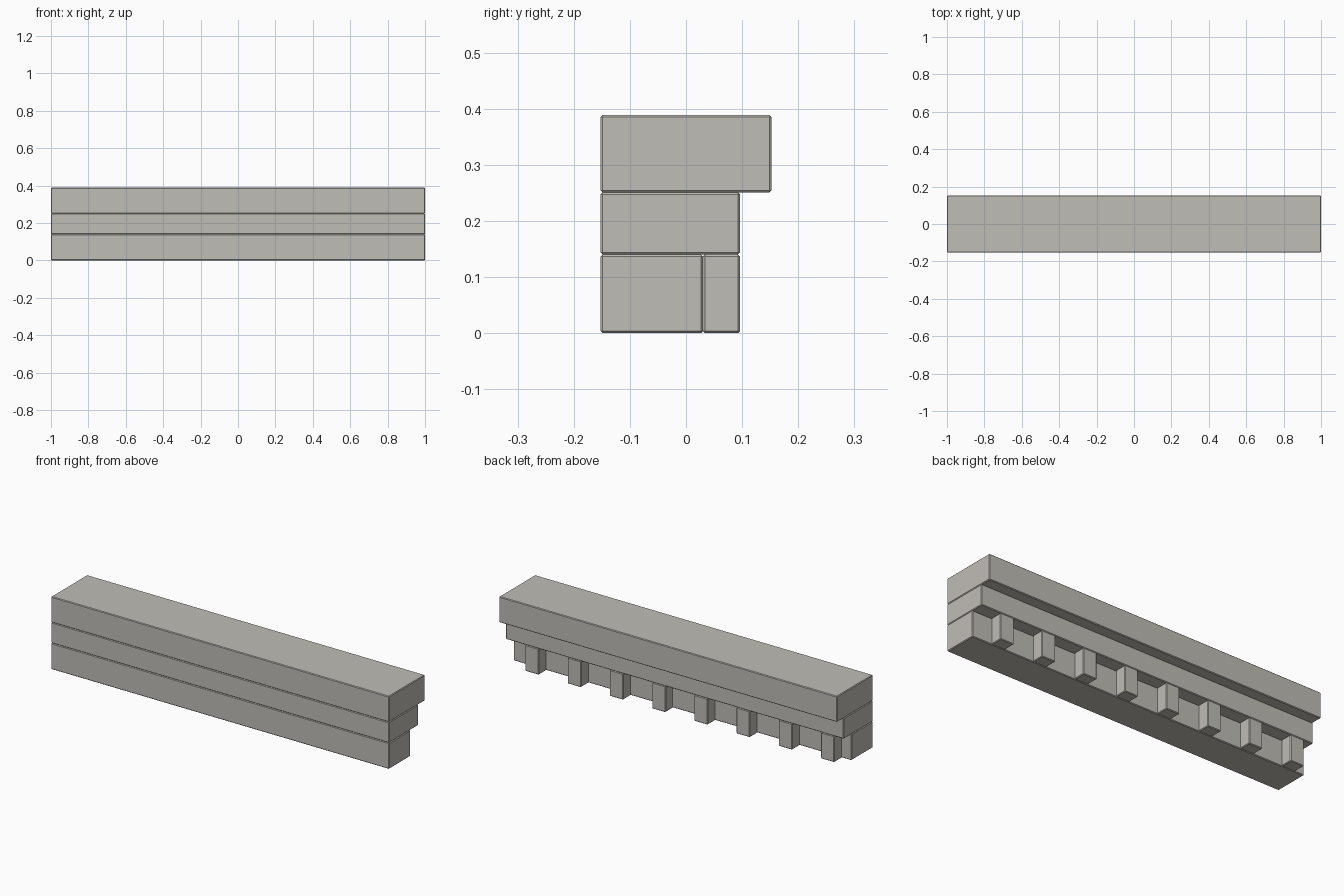
import bpy
import bmesh
from mathutils import Vector

cube = bpy.data.objects.get("Cube")
if cube:
    bpy.data.objects.remove(cube, do_unlink=True)

STONE = (0.53, 0.51, 0.47, 1.0)
stone = bpy.data.materials.new("warm_grey_stone")
stone.use_nodes = True
stone.diffuse_color = STONE
stone.node_tree.nodes["Principled BSDF"].inputs["Base Color"].default_value = STONE

EDGE = 0.0035


def block(name, x, y, z):
    """Box between (low, high) limits on each axis, with chamfered edges."""
    low, high = (Vector(p) for p in zip(x, y, z))
    bm = bmesh.new()
    bmesh.ops.create_cube(bm, size=1)
    for v in bm.verts:
        v.co = (low + high) / 2 + v.co * (high - low)
    bmesh.ops.bevel(bm, geom=bm.edges[:], offset=EDGE, segments=1, affect='EDGES')
    mesh = bpy.data.meshes.new(name)
    bm.to_mesh(mesh)
    bm.free()
    mesh.materials.append(stone)
    obj = bpy.data.objects.new(name, mesh)
    bpy.context.collection.objects.link(obj)
    return obj


# Stacked courses, flush at the front and stepping out at the back
length = (-1, 1)
front = -0.152
lower_top, middle_top, top = 0.14, 0.251, 0.389
lower_back, middle_back, top_back = 0.03, 0.096, 0.152

block("lower_course", length, (front, lower_back), (0, lower_top))
block("middle_course", length, (front, middle_back), (lower_top, middle_top))
block("top_course", length, (front, top_back), (middle_top, top))

# Row of dentil blocks under the middle course
half_width = 0.04
for i in range(8):
    x = -0.905 + 0.25 * i
    block(f"dentil_{i + 1}", (x - half_width, x + half_width),
          (lower_back, middle_back), (0, lower_top))
